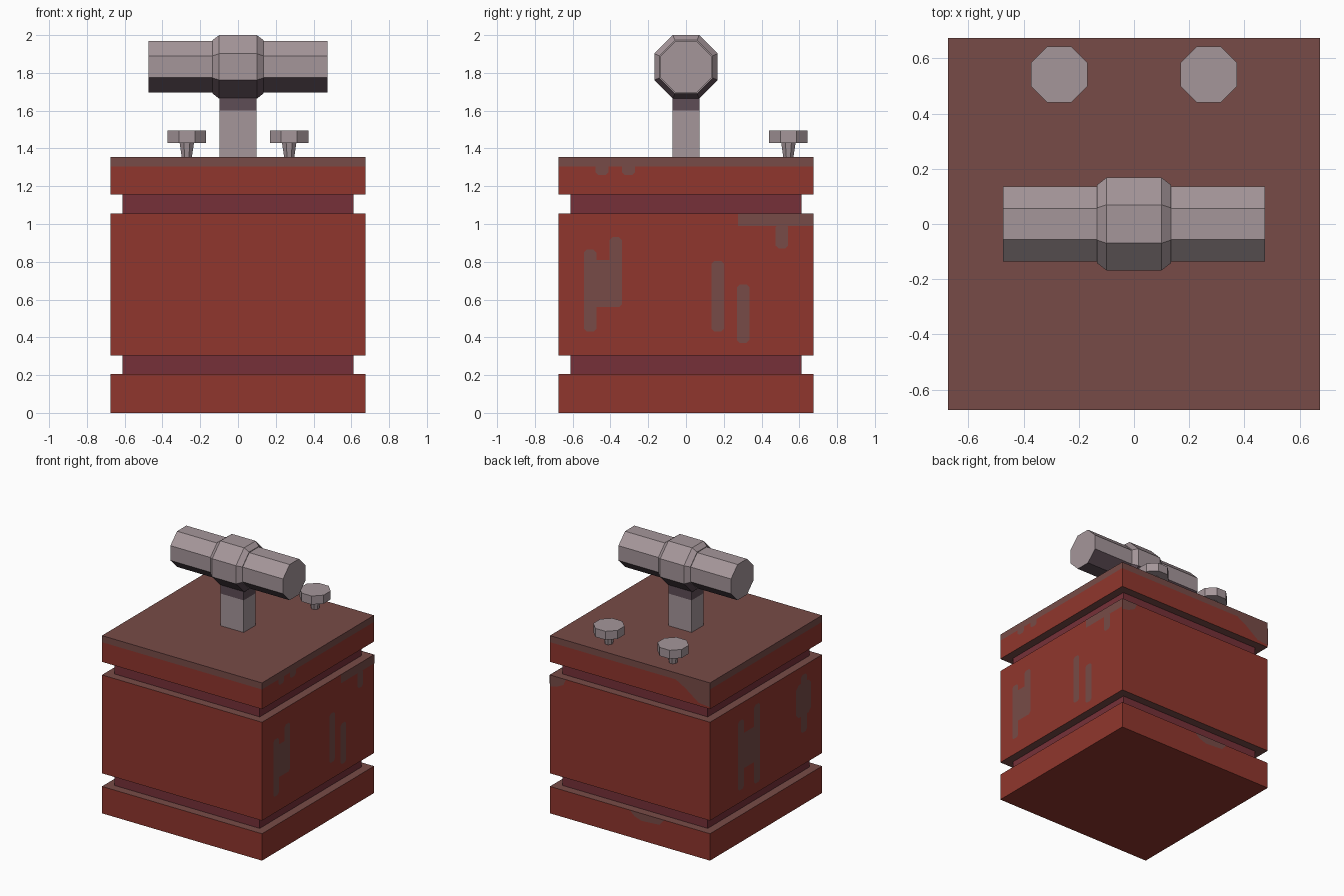
import bpy, bmesh, math
from mathutils import Vector

if "Cube" in bpy.data.objects:
    bpy.data.objects.remove(bpy.data.objects["Cube"])


def material(name, r, g, b):
    # sRGB bytes to linear diffuse colour
    lin = [((c / 255 + 0.055) / 1.055) ** 2.4 for c in (r, g, b)]
    m = bpy.data.materials.new(name)
    m.diffuse_color = (*lin, 1)
    m.use_nodes = True
    m.node_tree.nodes["Principled BSDF"].inputs["Base Color"].default_value = m.diffuse_color
    return m


RED = material("red_paint", 144, 54, 45)
WORN = material("worn_brown", 119, 75, 71)
MAROON = material("maroon_band", 118, 48, 56)
STEEL = material("grey_metal", 165, 150, 154)
DARK = material("dark_metal", 94, 77, 86)
HALF = 0.675


def finish(bm, name, mats, rule=None):
    bmesh.ops.recalc_face_normals(bm, faces=bm.faces)
    bm.normal_update()
    if rule:
        for f in bm.faces:
            f.material_index = int(rule(f.normal, f.calc_center_median()))
    me = bpy.data.meshes.new(name)
    bm.to_mesh(me)
    bm.free()
    for m in mats:
        me.materials.append(m)
    ob = bpy.data.objects.new(name, me)
    bpy.context.collection.objects.link(ob)
    return ob


def box(name, hx, hy, z0, z1, mats, rule=None, cut=None):
    bm = bmesh.new()
    bmesh.ops.create_cube(bm, size=1)
    for v in bm.verts:
        v.co = (v.co.x * 2 * hx, v.co.y * 2 * hy, z1 if v.co.z > 0 else z0)
    if cut:
        bmesh.ops.bisect_plane(bm, geom=bm.verts[:] + bm.edges[:] + bm.faces[:],
                               plane_co=(0, 0, cut), plane_no=(0, 0, 1))
    return finish(bm, name, mats, rule)


def octagon_loft(name, rings, place, mats, rule=None):
    # rings: (distance along axis, half width across flats)
    bm = bmesh.new()
    loops = []
    for t, a in rings:
        r = a / math.cos(math.pi / 8)
        angles = [math.pi / 8 + i * math.pi / 4 for i in range(8)]
        loops.append([bm.verts.new(place(t, r * math.cos(k), r * math.sin(k))) for k in angles])
    for lo, hi in zip(loops, loops[1:]):
        for i in range(8):
            j = (i + 1) % 8
            bm.faces.new((lo[i], lo[j], hi[j], hi[i]))
    bm.faces.new(loops[0])
    bm.faces.new(loops[-1])
    return finish(bm, name, mats, rule)


# Stacked box body, with worn ledges
ledge = lambda n, c: abs(n.z) > 0.5 and c.z > 0.01
box("base_slab", HALF, HALF, 0, 0.205, [RED, WORN], ledge)
box("main_block", HALF, HALF, 0.305, 1.055, [RED, WORN], ledge)
box("lid_slab", HALF, HALF, 1.155, 1.355, [RED, WORN],
    lambda n, c: abs(n.z) > 0.5 or c.z > 1.305, cut=1.305)

# Recessed bands between the slabs
box("lower_band", 0.612, 0.612, 0.205, 0.305, [MAROON])
box("upper_band", 0.612, 0.612, 1.055, 1.155, [MAROON])

# Plunger post and T handle
box("plunger_post", 0.098, 0.072, 1.355, 1.68, [STEEL, DARK],
    lambda n, c: c.z > 1.6, cut=1.6)
octagon_loft("plunger_handle",
             [(-0.475, 0.136), (-0.135, 0.136), (-0.135, 0.141), (-0.1, 0.168),
              (0.1, 0.168), (0.135, 0.141), (0.135, 0.136), (0.475, 0.136)],
             lambda t, u, v: (t, u, 1.832 + v), [STEEL, DARK],
             lambda n, c: n.z < -0.3)

# Terminal knobs
for side, label in ((-1, "left"), (1, "right")):
    octagon_loft(label + "_terminal_knob",
                 [(1.355, 0.027), (1.43, 0.038), (1.43, 0.102), (1.495, 0.102)],
                 lambda t, u, v: (side * 0.271 + u, 0.542 + v, t), [STEEL])

# Chipped paint, as thin plates: side, then u and z outline
SIDES = {"right": lambda u, z: Vector((HALF + 0.002, u, z)),
         "left": lambda u, z: Vector((-HALF - 0.002, u, z)),
         "back": lambda u, z: Vector((u, HALF + 0.002, z))}
OUTWARD = {"right": Vector((1, 0, 0)), "left": Vector((-1, 0, 0)), "back": Vector((0, 1, 0))}


def rect(u0, u1, z0, z1, c=0.015):
    # rectangle with clipped corners
    return [(u0 + c, z0), (u1 - c, z0), (u1, z0 + c), (u1, z1 - c),
            (u1 - c, z1), (u0 + c, z1), (u0, z1 - c), (u0, z0 + c)]


def chips(side, outlines):
    bm = bmesh.new()
    for pts in outlines:
        f = bm.faces.new([bm.verts.new(SIDES[side](u, z)) for u, z in pts])
        f.normal_update()
        if f.normal.dot(OUTWARD[side]) < 0:
            f.normal_flip()
    me = bpy.data.meshes.new(side + "_paint_chips")
    bm.to_mesh(me)
    bm.free()
    me.materials.append(WORN)
    bpy.context.collection.objects.link(bpy.data.objects.new(side + "_paint_chips", me))


chips("right", [
    rect(-0.54, -0.475, 0.43, 0.865), rect(-0.49, -0.39, 0.56, 0.81, 0),
    rect(-0.405, -0.34, 0.56, 0.93), rect(0.135, 0.2, 0.43, 0.805),
    rect(0.27, 0.335, 0.37, 0.68), rect(0.275, HALF, 0.99, 1.055, 0),
    rect(0.475, 0.54, 0.87, 1.0),
    rect(-0.48, -0.41, 1.26, 1.32), rect(-0.34, -0.27, 1.26, 1.32)])
chips("left", [
    rect(0.27, 0.34, 0.40, 0.93), rect(0.14, 0.28, 0.55, 0.82, 0),
    rect(0.075, 0.145, 0.38, 0.98),
    rect(-0.54, -0.36, 0.68, 0.93, 0.03), rect(-0.49, -0.42, 0.55, 0.99)])
chips("back", [
    [(-HALF, 1.31), (-0.38, 1.31), (-0.47, 1.26), (-0.58, 1.18), (-HALF, 1.17)],
    [(HALF, 1.055), (0.54, 1.055), (0.56, 1.01), (0.62, 0.98), (HALF, 0.97)],
    [(0.0, 0.205), (-0.29, 0.205), (-0.25, 0.16), (-0.1, 0.15), (-0.04, 0.17)]])
